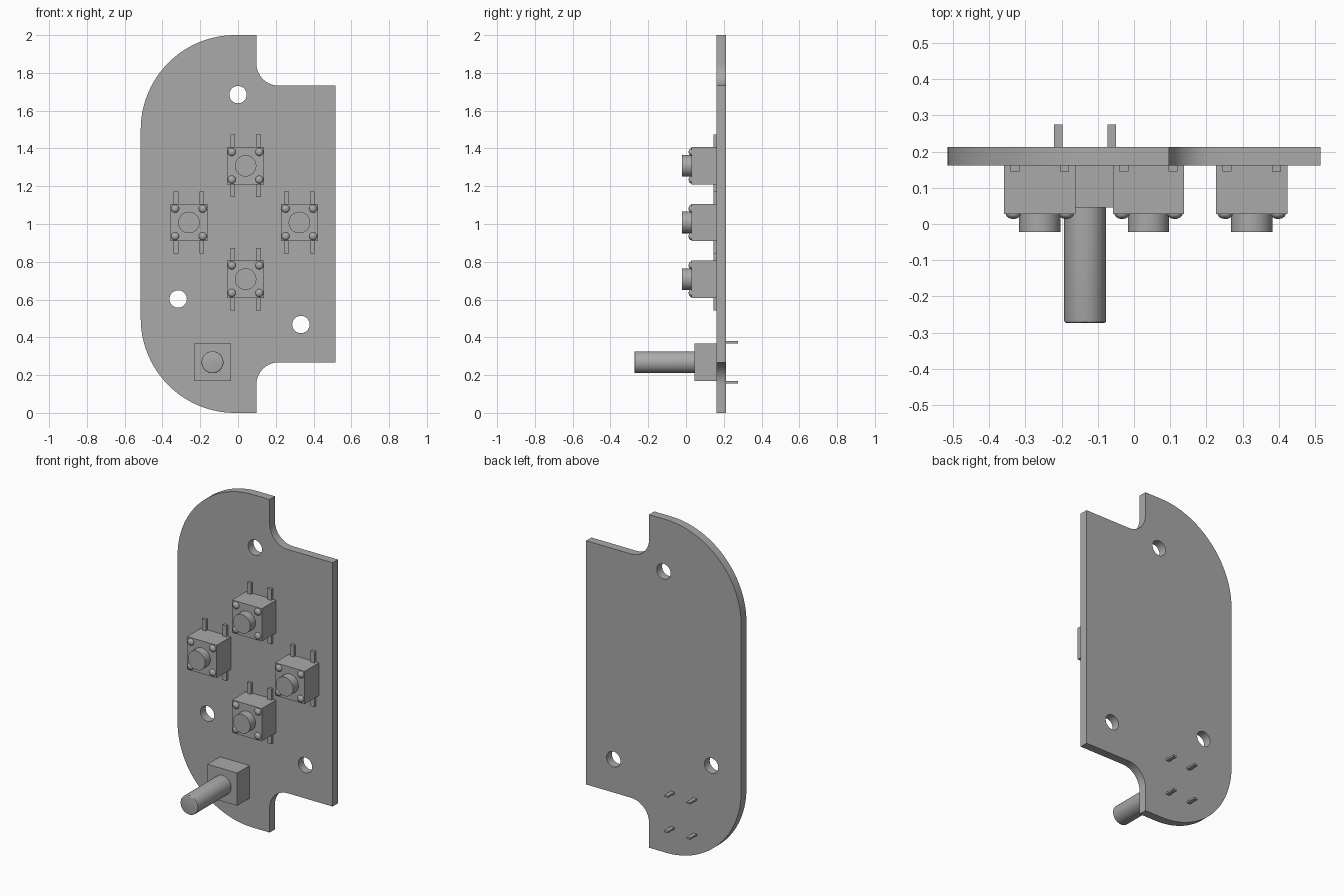
import bpy, bmesh
from math import cos, sin, radians, pi
from mathutils import Matrix, Vector

if "Cube" in bpy.data.objects:
    bpy.data.objects.remove(bpy.data.objects["Cube"], do_unlink=True)

grey = bpy.data.materials.new("plain grey")
grey.use_nodes = True
COLOUR = (0.4, 0.4, 0.4, 1)
grey.diffuse_color = COLOUR
grey.node_tree.nodes["Principled BSDF"].inputs["Base Color"].default_value = COLOUR

BACK, FACE = 0.212, 0.162      # rear and front of the board


def finish(name, bm, smooth=False):
    bmesh.ops.recalc_face_normals(bm, faces=bm.faces[:])
    mesh = bpy.data.meshes.new(name)
    bm.to_mesh(mesh)
    bm.free()
    mesh.materials.append(grey)
    ob = bpy.data.objects.new(name, mesh)
    bpy.context.collection.objects.link(ob)
    if smooth:
        bpy.ops.object.select_all(action='DESELECT')
        ob.select_set(True)
        bpy.context.view_layer.objects.active = ob
        bpy.ops.object.shade_smooth_by_angle(angle=radians(30))
    return ob


def box(name, x, z, width, height, y0, y1):
    bm = bmesh.new()
    place = Matrix.Translation((x, (y0 + y1) / 2, z)) @ Matrix.Diagonal((width, y1 - y0, height, 1))
    bmesh.ops.create_cube(bm, size=1, matrix=place)
    return finish(name, bm)


def rod(name, x, z, radius, y0, y1, rim=0.0):
    """Cylinder along y, with an optional rounded front rim."""
    bm = bmesh.new()
    place = Matrix.Translation((x, (y0 + y1) / 2, z)) @ Matrix.Rotation(pi / 2, 4, 'X')
    bmesh.ops.create_cone(bm, cap_ends=True, segments=48, radius1=radius,
                          radius2=radius, depth=y1 - y0, matrix=place)
    if rim:
        edges = [e for e in bm.edges if all(v.co.y < y0 + 0.001 for v in e.verts)]
        bmesh.ops.bevel(bm, geom=edges, offset=rim, segments=3, profile=0.5, affect='EDGES')
    return finish(name, bm, True)


def dome(name, x, z, radius, height, y):
    bm = bmesh.new()
    place = Matrix.Translation((x, y, z)) @ Matrix.Diagonal((radius, height, radius, 1)) \
        @ Matrix.Rotation(pi / 2, 4, 'X')
    bmesh.ops.create_uvsphere(bm, u_segments=24, v_segments=12, radius=1, matrix=place)
    return finish(name, bm, True)


def arc(cx, cz, r, start, end, steps):
    angles = [radians(start + (end - start) * i / steps) for i in range(steps + 1)]
    return [(cx + r * cos(a), cz + r * sin(a)) for a in angles]


# Board: rounded on one side, notched at two corners, three screw holes
upper = [(0.515, 1.732)] + arc(0.217, 1.852, 0.12, 270, 180, 16) + [(0.097, 2.0)] \
    + arc(-0.015, 1.5, 0.5, 90, 180, 40)
outline = upper + [(x, 2 - z) for x, z in reversed(upper)]
holes = [(0, 1.685), (-0.317, 0.603), (0.333, 0.468)]
loops = [outline] + [arc(x, z, 0.046, 0, 348.75, 31) for x, z in holes]

bm = bmesh.new()
for loop in loops:
    verts = [bm.verts.new((x, FACE, z)) for x, z in loop]
    for a, b in zip(verts, verts[1:] + verts[:1]):
        bm.edges.new((a, b))
bmesh.ops.triangle_fill(bm, use_beauty=True, edges=bm.edges[:], normal=(0, -1, 0))
extruded = bmesh.ops.extrude_face_region(bm, geom=bm.faces[:], use_keep_orig=True)["geom"]
bmesh.ops.translate(bm, vec=Vector((0, BACK - FACE, 0)),
                    verts=[g for g in extruded if isinstance(g, bmesh.types.BMVert)])
finish("board", bm, True)

# Four push buttons in a diamond
buttons = {"top": (0.04, 1.308), "left": (0.325, 1.008),
           "right": (-0.26, 1.008), "bottom": (0.04, 0.708)}
for side, (x, z) in buttons.items():
    box(side + "_button_body", x, z, 0.197, 0.197, 0.028, FACE)
    rod(side + "_button_plunger", x, z, 0.057, -0.022, 0.03)
    for sx in (-1, 1):
        box(side + "_button_pin", x + sx * 0.068, z, 0.025, 0.33, 0.145, FACE)
        for sz in (-1, 1):
            dome(side + "_button_rivet", x + sx * 0.073, z + sz * 0.073, 0.021, 0.014, 0.028)

# Long shaft switch with pins through the board
SX, SZ = -0.135, 0.268
box("switch_body", SX, SZ, 0.197, 0.197, 0.045, FACE)
rod("switch_shaft", SX, SZ, 0.058, -0.273, 0.047, rim=0.006)
for sx in (-1, 1):
    for sz in (-1, 1):
        box("switch_pin", SX + sx * 0.074, SZ + sz * 0.106, 0.023, 0.011, 0.19, 0.275)
